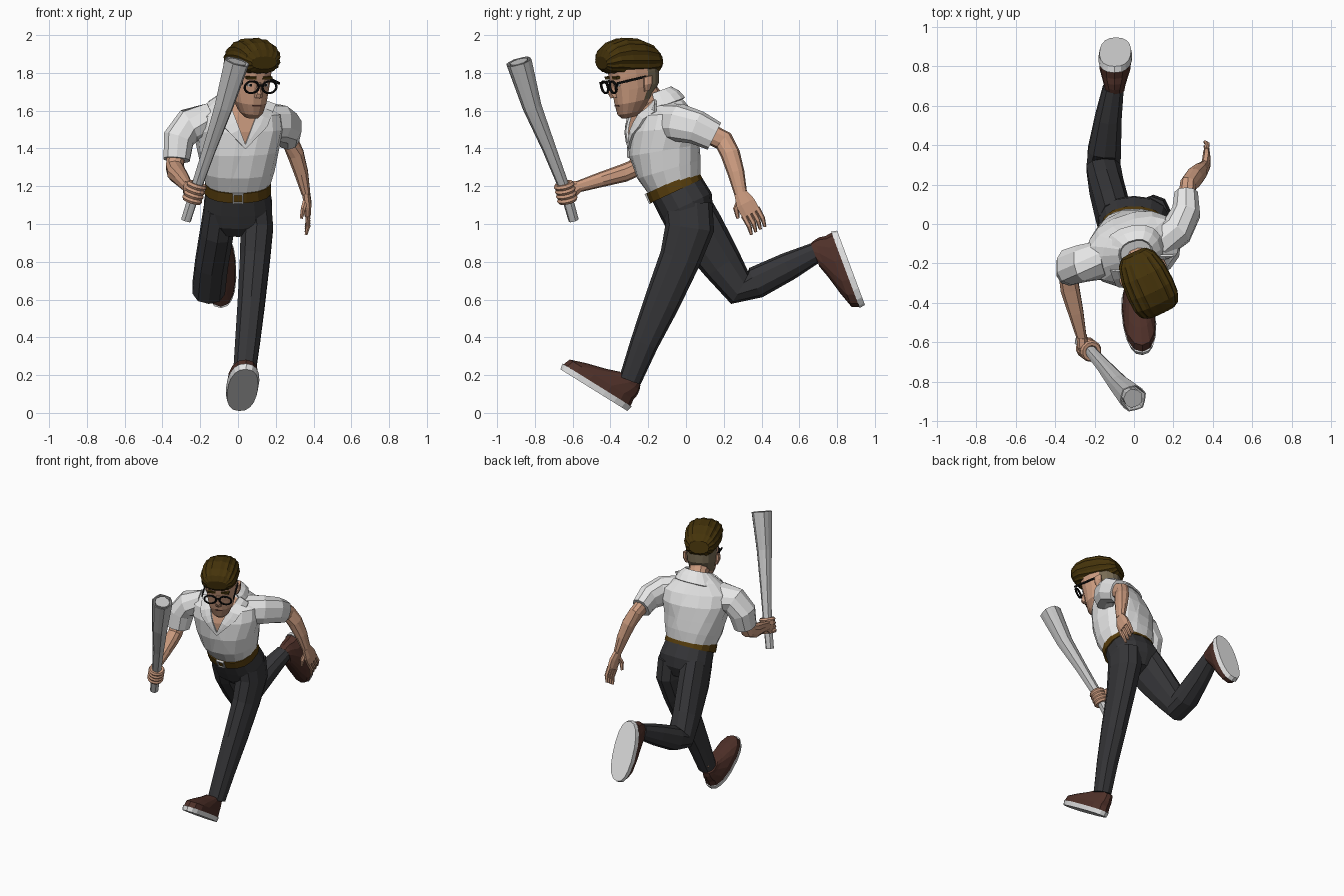
import bpy, bmesh, math
from math import sin, cos, pi, radians
from mathutils import Vector, Matrix
from mathutils.bvhtree import BVHTree

if "Cube" in bpy.data.objects:
    bpy.data.objects.remove(bpy.data.objects["Cube"], do_unlink=True)


def material(name, *rgb):
    """Flat material from sRGB values."""
    linear = [((c + 0.055) / 1.055) ** 2.4 for c in rgb] + [1]
    mat = bpy.data.materials.new(name)
    mat.use_nodes = True
    mat.diffuse_color = linear
    mat.node_tree.nodes["Principled BSDF"].inputs["Base Color"].default_value = linear
    return mat


skin = material("skin", .80, .61, .50)
stubble = material("stubble", .66, .50, .41)
hair = material("hair_brown", .27, .20, .04)
fade = material("shaved_hair", .47, .42, .33)
white = material("white_cloth", .90, .90, .90)
paper = material("paper_grey", .77, .77, .77)
charcoal = material("charcoal", .21, .21, .22)
leather = material("shoe_brown", .31, .19, .16)
tan = material("belt_brown", .34, .24, .05)
black = material("black", .06, .06, .06)


def finish(name, bm, mats, matrix=None):
    bmesh.ops.recalc_face_normals(bm, faces=bm.faces)
    mesh = bpy.data.meshes.new(name)
    bm.to_mesh(mesh)
    bm.free()
    if matrix:
        mesh.transform(matrix)
    ob = bpy.data.objects.new(name, mesh)
    bpy.context.collection.objects.link(ob)
    for mat in mats:
        mesh.materials.append(mat)
    return ob


def loft(secs, sides=10, axis=None, power=.85, ridge=0, cap=True):
    """Skin rings given as x, y, z, half width, half depth and optional yaw."""
    bm = bmesh.new()
    points = [Vector(s[:3]) for s in secs]
    rings = []
    for i, s in enumerate(secs):
        t = axis or points[min(i + 1, len(secs) - 1)] - points[max(i - 1, 0)]
        t = Vector(t).normalized()
        yaw = radians(s[5]) if len(s) > 5 else 0
        across = Vector((cos(yaw), sin(yaw), 0))
        across = (across - t * across.dot(t)).normalized()
        deep = t.cross(across)
        ring = []
        for k in range(sides):
            a = 2 * pi * (k + .5) / sides
            r = 1 - ridge * (k % 2)
            u = math.copysign(abs(cos(a)) ** power, cos(a)) * s[3] * r
            v = math.copysign(abs(sin(a)) ** power, sin(a)) * s[4] * r
            ring.append(bm.verts.new(points[i] + across * u + deep * v))
        rings.append(ring)
    for a, b in zip(rings, rings[1:]):
        for k in range(sides):
            m = (k + 1) % sides
            bm.faces.new((a[k], a[m], b[m], b[k]))
    if cap:
        bm.faces.new(rings[0])
        bm.faces.new(rings[-1])
    return bm


def tube(name, secs, mat, matrix=None, **options):
    return finish(name, loft(secs, **options), [mat], matrix)


def box(name, center, size, mat, matrix=None):
    bm = bmesh.new()
    bmesh.ops.create_cube(bm, size=1)
    place = Matrix.Translation(center) @ Matrix.Diagonal((*size, 1))
    return finish(name, bm, [mat], (matrix or Matrix()) @ place)


def ring(name, matrix, major, minor, mat, squash=1):
    """Torus round local z."""
    bm = bmesh.new()
    n, m = 14, 6
    grid = [[bm.verts.new(((major + minor * cos(2 * pi * j / m)) * cos(2 * pi * i / n),
                           (major + minor * cos(2 * pi * j / m)) * sin(2 * pi * i / n) * squash,
                           minor * sin(2 * pi * j / m))) for j in range(m)] for i in range(n)]
    for i in range(n):
        for j in range(m):
            a, b, k = grid[i], grid[(i + 1) % n], (j + 1) % m
            bm.faces.new((a[j], b[j], b[k], a[k]))
    return finish(name, bm, [mat], matrix)


def frame(forward, up, origin):
    f = Vector(forward).normalized()
    u = Vector(up)
    u = (u - f * u.dot(f)).normalized()
    return Matrix.Translation(origin) @ Matrix((f.cross(u), f, u)).transposed().to_4x4()


# Trousers
lean = (0, -.42, .9)
tube("trouser_seat", [(0, .03, .97, .12, .09), (0, .02, 1.03, .175, .135),
                      (0, 0, 1.1, .185, .15), (0, -.05, 1.19, .168, .145)], charcoal, sides=14, axis=lean)
tube("left_trouser_leg", [(.09, .01, 1.1, .09, .13), (.1, .02, .98, .09, .13), (.09, -.03, .82, .083, .11),
                          (.07, -.13, .58, .075, .095), (.05, -.22, .37, .068, .075),
                          (.03, -.295, .175, .06, .06)], charcoal)
tube("right_trouser_leg", [(-.09, 0, 1.1, .09, .13), (-.11, .07, .97, .09, .135), (-.14, .19, .79, .09, .11),
                           (-.155, .285, .66, .09, .095), (-.15, .37, .69, .088, .085),
                           (-.13, .54, .775, .07, .075), (-.105, .69, .85, .055, .055)], charcoal)

# Belt and buckle
tube("belt", [(0, -.05, 1.175, .178, .155), (0, -.073, 1.225, .175, .153)], tan, sides=16, axis=lean)
buckle = frame((0, -.9, -.42), lean, (0, -.2, 1.135))
for side in (-1, 1):
    box("buckle_bar", (side * .025, 0, 0), (.01, .015, .055), paper, buckle)
    box("buckle_rail", (0, 0, side * .025), (.06, .015, .007), paper, buckle)

# Shoes with soles and bare ankles
for label, shoe in (("left", frame((.04, -.37, .23), (0, .53, .85), (.005, -.31, .01))),
                    ("right", frame((.01, .15, -.4), (0, -.94, -.33), (-.1, .80, .965)))):
    tube(label + "_sole", [(0, .21, 0, .08, .21), (0, .21, .032, .086, .216)],
         white, shoe, sides=18, axis=(0, 0, 1))
    tube(label + "_shoe", [(0, .21, .03, .083, .21), (0, .205, .07, .08, .2), (0, .16, .1, .068, .16),
                           (0, .11, .13, .056, .105), (0, .08, .155, .05, .065)],
         leather, shoe, sides=14, axis=(0, 0, 1))
    tube(label + "_ankle", [(0, .08, .13, .038, .045), (0, .075, .21, .036, .04)], skin, shoe)

# Shirt body, open in a V at the chest
v_x, v_z, slope = .04, 1.42, .38


def cut_v(bm):
    """Cut along both V edges and return the faces between them."""
    for side in (-1, 1):
        bmesh.ops.bisect_plane(bm, geom=bm.verts[:] + bm.edges[:] + bm.faces[:],
                               plane_co=(v_x, 0, v_z), plane_no=(side, 0, -slope))
    inside = []
    for f in bm.faces:
        c = f.calc_center_median()
        if abs(c.x - v_x) < (c.z - v_z) * slope and c.y < -.16:
            inside.append(f)
    return inside


body = loft([(0, -.06, 1.205, .17, .147), (0, -.09, 1.29, .195, .175, 4), (0, -.115, 1.39, .215, .185, 10),
             (0, -.125, 1.5, .24, .18, 18), (0, -.13, 1.58, .235, .15, 20),
             (0, -.135, 1.635, .16, .115, 20), (.01, -.15, 1.68, .09, .08, 15)], sides=16)
for f in cut_v(body):
    f.material_index = 1
surface = BVHTree.FromBMesh(body)
finish("shirt_body", body, [white, skin])

collar = loft([(0, -.125, 1.625, .15, .125, 18), (.01, -.14, 1.665, .125, .11, 18),
               (.015, -.155, 1.7, .085, .08, 18)], sides=16, axis=(0, -.35, .93), cap=False)
bmesh.ops.delete(collar, geom=cut_v(collar), context="FACES")
finish("collar", collar, [white]).modifiers.new("thick", "SOLIDIFY").thickness = .012

# Lapels draped on the chest
for side, label in ((-1, "right"), (1, "left")):
    bm = bmesh.new()
    rows, depth = [], -.3
    for i in range(7):
        t = i / 6
        row = []
        for j in range(3):
            x = v_x + side * (slope * .24 * t + .035 * j * min(1, 2 * t))
            z = v_z + .24 * t - .012 * j
            hit = surface.ray_cast(Vector((x, -1, z)), Vector((0, 1, 0)))[0]
            depth = hit.y if hit else depth
            row.append(bm.verts.new((x, depth - .014, z)))
        rows.append(row)
    for a, b in zip(rows, rows[1:]):
        for j in range(2):
            bm.faces.new((a[j], a[j + 1], b[j + 1], b[j]))
    finish(label + "_lapel", bm, [white]).modifiers.new("thick", "SOLIDIFY").thickness = .012

# Sleeves and arms
tube("left_sleeve", [(.12, -.1, 1.54, .09, .1), (.22, -.03, 1.535, .085, .1), (.265, .06, 1.51, .075, .09),
                     (.265, .15, 1.465, .062, .08)], white)
tube("right_sleeve", [(-.15, -.18, 1.54, .09, .1), (-.26, -.2, 1.52, .09, .095), (-.315, -.215, 1.45, .085, .095),
                      (-.325, -.235, 1.34, .072, .08)], white)
tube("left_arm", [(.265, .1, 1.49, .045, .055), (.275, .2, 1.44, .042, .055), (.305, .235, 1.37, .045, .052),
                  (.335, .265, 1.27, .038, .045), (.36, .29, 1.16, .024, .034)], skin)
tube("right_arm", [(-.325, -.22, 1.4, .05, .055), (-.335, -.26, 1.3, .048, .052), (-.325, -.33, 1.27, .05, .048),
                   (-.295, -.45, 1.235, .04, .04), (-.265, -.58, 1.195, .026, .03)], skin)

# Open left hand
tube("left_palm", [(.36, .285, 1.17, .022, .034), (.368, .315, 1.11, .022, .055),
                   (.368, .345, 1.055, .018, .055)], skin, sides=8)
across = Vector((0, .85, .5))
for i in range(4):
    base = Vector((.368, .34, 1.065)) + across * (.028 * i - .042)
    bend = base + Vector((.004, .03, -.055))
    tip = bend + Vector((-.012, .012, -.045))
    tube("left_finger", [(*base, .014, .015), (*bend, .012, .013), (*tip, .008, .008)], skin, sides=6)
tube("left_thumb", [(.36, .29, 1.13, .015, .02), (.345, .265, 1.08, .014, .016),
                    (.335, .275, 1.03, .009, .009)], skin, sides=6)

# Rolled paper with a coiled open end
roll = [(-.275, -.595, 1.02, .028, .028), (-.225, -.64, 1.18, .03, .03), (-.15, -.725, 1.4, .038, .038),
        (-.075, -.815, 1.62, .052, .052), (-.005, -.885, 1.86, .07, .07)]
tube("paper_roll", roll, paper, sides=12, ridge=.08, cap=False).modifiers.new("thick", "SOLIDIFY").thickness = .006
for scale in (.72, .42):
    coil = [(*s[:3], s[3] * scale, s[4] * scale) for s in roll]
    tube("paper_inner_roll", coil, paper, sides=9, ridge=.08)

# Fist closed on the roll
grip = frame((-.6, -.8, 0), (.05, -.05, .18), (-.23, -.637, 1.168))
for i in range(4):
    ring("right_finger", grip @ Matrix.Translation((0, 0, .026 * i - .04)), .04, .016, skin)
tube("right_palm", [(-.265, -.57, 1.2, .028, .034), (-.262, -.61, 1.18, .03, .05),
                    (-.245, -.655, 1.165, .025, .045)], skin, sides=8)

# Neck and head
tube("neck", [(.01, -.14, 1.6, .075, .07), (.03, -.2, 1.68, .066, .066), (.05, -.25, 1.75, .07, .07)], skin)
head = Matrix.Translation((.055, -.27, 1.767)) @ Matrix.Rotation(radians(25), 4, "Z") @ Matrix.Rotation(radians(12), 4, "X")
skull = loft([(0, -.075, -.19, .035, .04), (0, -.065, -.165, .06, .068), (0, -.035, -.11, .085, .1),
              (0, -.005, -.04, .1, .13), (0, 0, .03, .106, .138), (0, 0, .09, .106, .138),
              (0, 0, .14, .09, .12), (0, 0, .17, .05, .07)], sides=16, axis=(0, 0, 1))
for f in skull.faces:
    c = f.calc_center_median()
    if c.y > .02 and c.z > -.08:
        f.material_index = 1
    elif c.z < -.09 and c.y < 0:
        f.material_index = 2
finish("head", skull, [skin, fade, stubble], head)

# Swept hair with ridges running front to back
tube("swept_hair", [(0, -.175, .125, .075, .035), (0, -.155, .13, .105, .065), (0, -.11, .135, .122, .088),
                    (0, -.04, .125, .126, .108), (0, .05, .105, .12, .105), (0, .12, .085, .1, .08),
                    (0, .15, .075, .07, .045)], hair, head, sides=32, axis=(0, 1, 0), ridge=.06)

# Face details and glasses
tube("nose", [(0, -.13, .01, .012, .015), (0, -.145, -.045, .017, .025),
              (0, -.135, -.07, .022, .025)], skin, head, sides=6, axis=(0, 0, 1))
box("mouth", (0, -.131, -.115), (.05, .009, .008), leather, head)
for side in (-1, 1):
    box("eye_white", (side * .043, -.121, -.005), (.03, .009, .014), white, head)
    box("iris", (side * .043, -.125, -.005), (.012, .009, .013), black, head)
    box("eyebrow", (side * .046, -.128, .035), (.055, .02, .014), hair, head)
    upright = Matrix.Translation((side * .052, -.158, -.01)) @ Matrix.Rotation(pi / 2, 4, "X")
    ring("glasses_rim", head @ upright, .041, .007, black, .8)
    box("glasses_arm", (side * .108, -.07, .01), (.008, .175, .012), black, head)
    tube("ear", [(side * .1, .01, -.065, .012, .015), (side * .112, .018, -.03, .016, .026),
                 (side * .114, .025, .01, .012, .026)], skin, head, sides=8, axis=(0, 0, 1))
box("glasses_bridge", (0, -.158, 0), (.025, .009, .009), black, head)
